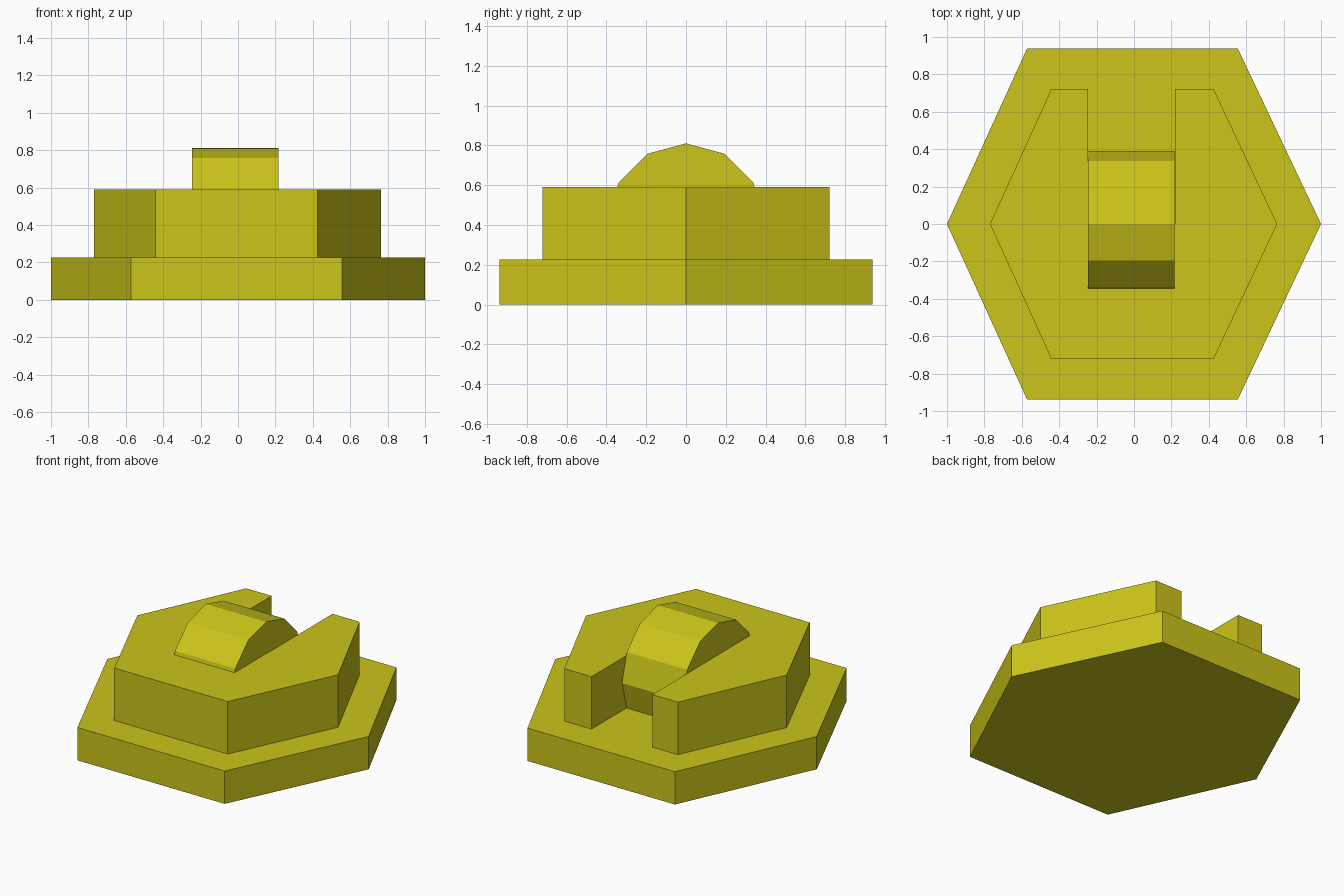
import bpy, bmesh
from math import sin, cos, pi
from mathutils import Vector

if "Cube" in bpy.data.objects:
    bpy.data.objects.remove(bpy.data.objects["Cube"])

olive = bpy.data.materials.new("olive_yellow")
olive.diffuse_color = (0.60, 0.56, 0.01, 1)
olive.use_nodes = True
olive.node_tree.nodes["Principled BSDF"].inputs["Base Color"].default_value = olive.diffuse_color


def prism(name, outline, offset):
    """Extrude a closed outline of 3D points along an offset."""
    bm = bmesh.new()
    face = bm.faces.new([bm.verts.new(p) for p in outline])
    new = bmesh.ops.extrude_face_region(bm, geom=[face], use_keep_orig=True)
    verts = [g for g in new["geom"] if isinstance(g, bmesh.types.BMVert)]
    bmesh.ops.translate(bm, verts=verts, vec=Vector(offset))
    bmesh.ops.recalc_face_normals(bm, faces=bm.faces)
    mesh = bpy.data.meshes.new(name)
    bm.to_mesh(mesh)
    bm.free()
    mesh.materials.append(olive)
    obj = bpy.data.objects.new(name, mesh)
    bpy.context.collection.objects.link(obj)
    return obj


base_top, body_top = 0.227, 0.59

# Wide hexagonal base plate
base = [(-1, 0), (-0.572, -0.938), (0.555, -0.938),
        (1, 0), (0.555, 0.938), (-0.572, 0.938)]
prism("base_plate", [(x, y, 0) for x, y in base], (0, 0, base_top))

# Smaller hexagonal body with a slot open to the back
slot_left, slot_right, slot_end = -0.247, 0.218, 0.0
body = [(-0.77, 0), (-0.442, -0.721), (0.426, -0.721), (0.765, 0),
        (0.426, 0.721), (slot_right, 0.721), (slot_right, slot_end),
        (slot_left, slot_end), (slot_left, 0.721), (-0.442, 0.721)]
prism("slotted_body", [(x, y, base_top) for x, y in body],
      (0, 0, body_top - base_top))

# Twelve-sided wheel lying in the slot
radius, centre_z, sides = 0.39, 0.42, 12
wheel = [(-0.246, radius * cos(2 * pi * i / sides),
          centre_z + radius * sin(2 * pi * i / sides)) for i in range(sides)]
prism("wheel", wheel, (0.462, 0, 0))
